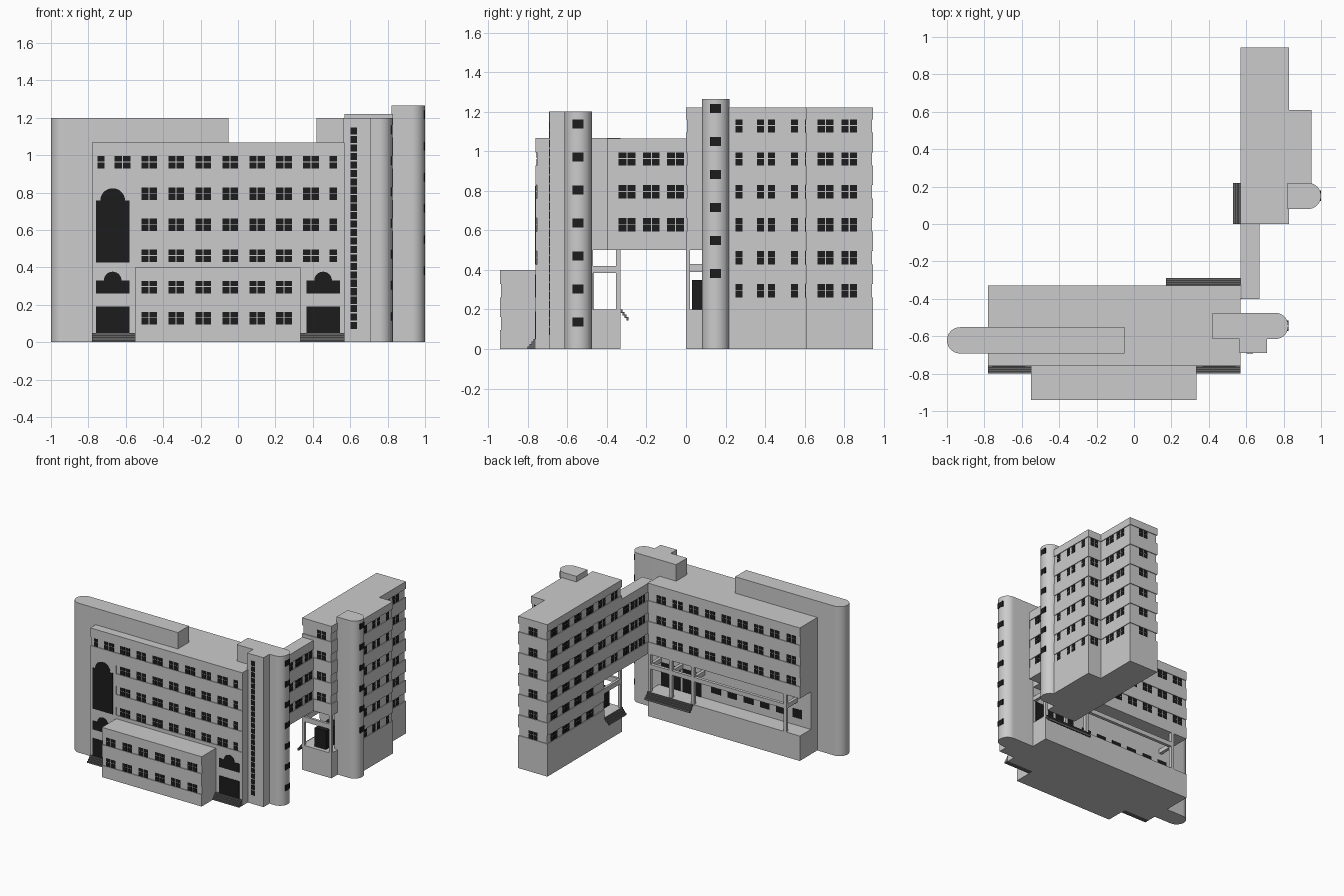
import bpy, bmesh, math

if "Cube" in bpy.data.objects:
    bpy.data.objects.remove(bpy.data.objects["Cube"])

T = 0.006                                    # depth of the window strips
H = 0.067                                    # window height
ROWS = [0.095 + 0.1665 * i for i in range(7)]


def material(name, v):
    m = bpy.data.materials.new(name)
    m.diffuse_color = (v, v, v, 1)
    m.use_nodes = True
    m.node_tree.nodes["Principled BSDF"].inputs["Base Color"].default_value = m.diffuse_color
    return m


GLASS = material("dark_glass", 0.012)
STEP = material("step_stone", 0.13)


def finish(name, bm, mat=None):
    bmesh.ops.recalc_face_normals(bm, faces=bm.faces)
    me = bpy.data.meshes.new(name)
    bm.to_mesh(me)
    bm.free()
    ob = bpy.data.objects.new(name, me)
    bpy.context.collection.objects.link(ob)
    if mat:
        me.materials.append(mat)
    return ob


def boxes(name, items, mat=None):
    """One mesh of boxes given as (x0, x1, y0, y1, z0, z1)."""
    bm = bmesh.new()
    for x0, x1, y0, y1, z0, z1 in items:
        vs = bmesh.ops.create_cube(bm, size=1)["verts"]
        for v in vs:
            v.co = (x1 if v.co.x > 0 else x0, y1 if v.co.y > 0 else y0, z1 if v.co.z > 0 else z0)
    return finish(name, bm, mat)


def prism(name, pts, d, mat=None):
    """Closed 3D outline pushed along vector d."""
    bm = bmesh.new()
    f = bm.faces.new([bm.verts.new(p) for p in pts])
    r = bmesh.ops.extrude_face_region(bm, geom=[f])
    bmesh.ops.translate(bm, vec=d, verts=[v for v in r["geom"] if isinstance(v, bmesh.types.BMVert)])
    return finish(name, bm, mat)


def rounded_slab(name, flat_x, tip_x, yc, r, h):
    s = 1 if tip_x > flat_x else -1
    cx = tip_x - s * r
    pts = [(flat_x, yc - r, 0)]
    for i in range(25):
        a = -math.pi / 2 + math.pi * i / 24
        pts.append((cx + s * r * math.cos(a), yc + r * math.sin(a), 0))
    pts.append((flat_x, yc + r, 0))
    ob = prism(name, pts, (0, 0, h))
    bpy.ops.object.select_all(action="DESELECT")
    ob.select_set(True)
    bpy.context.view_layer.objects.active = ob
    bpy.ops.object.shade_smooth_by_angle()


def place(side, p, u0, u1, d0, d1, z0, z1):
    """Box on a wall: u along the wall, d measured inwards from plane p."""
    s = 1 if side in "NE" else -1
    a, b = sorted((p - s * d0, p - s * d1))
    return (u0, u1, a, b, z0, z1) if side in "NS" else (a, b, u0, u1, z0, z1)


def facade(name, side, p, u0, u1, z0, z1, rows, wins):
    """Raised wall bands between recessed strips of mullioned windows."""
    bands, panes, z = [], [], z0
    for r in rows:
        bands.append(place(side, p, u0, u1, 0, T, z, r))
        z = r + H
    bands.append(place(side, p, u0, u1, 0, T, z, z1))
    for r in rows:
        for a, b in wins:
            n = 2 if b - a > 0.05 else 1
            w = (b - a) / n
            for i in range(n):
                l, q = a + i * w + 0.003 * (i > 0), a + (i + 1) * w - 0.003 * (i < n - 1)
                for za, zb in ((r, r + 0.034), (r + 0.038, r + H)):
                    panes.append(place(side, p, l, q, T - 0.002, T + 0.004, za, zb))
    boxes(name + "_bands", bands)
    if panes:
        boxes(name + "_windows", panes, GLASS)


def centred(cs, w=0.084):
    return [(c - w / 2, c + w / 2) for c in cs]


# main block with an open loggia along the back
boxes("main_block", [(-0.78, 0.57, -0.76 + T, -0.33, 0, 0.2),
                     (-0.78, 0.57, -0.76 + T, -0.47, 0.2, 0.5),
                     (-0.78, 0.57, -0.76 + T, -0.33 - T, 0.5, 1.068)])
cs = [-0.475 + 0.1443 * i for i in range(7)]
front = centred(cs) + [(0.49, 0.53)]
facade("main_front", "S", -0.76, -0.55, 0.57, 0.4, 1.068, ROWS[2:6], front)
facade("bay_front_upper", "S", -0.76, -0.78, -0.55, 0.9, 1.068, ROWS[5:6], [(-0.75, -0.715), (-0.66, -0.576)])
boxes("bay_front_walls", [(-0.78, -0.55, -0.76, -0.753, 0, 0.9), (0.335, 0.57, -0.76, -0.753, 0, 0.4)])
facade("main_back", "N", -0.33, -0.78, 0.57, 0.5, 1.068, ROWS[3:6],
       centred([-0.70 + 0.1443 * i for i in range(9)]))

# loggia wall openings, posts and beams
boxes("loggia_glass", [(0.19, 0.36, -0.475, -0.467, 0.2, 0.385), (0.38, 0.55, -0.475, -0.467, 0.2, 0.385)]
      + [(a, b, -0.475, -0.467, 0.26, 0.33) for a, b in centred([-0.66 + 0.1443 * i for i in range(6)])], GLASS)
frame = [(-0.66, 0.57, -0.355, -0.33, 0.385, 0.42)]
for x in (-0.66, 0.16, 0.355, 0.545):
    frame += [(x, x + 0.025, -0.355, -0.33, 0.2, 0.5), (x, x + 0.025, -0.47, -0.355, 0.385, 0.42)]
boxes("loggia_frame", frame)

# low front annex
boxes("annex", [(-0.55, 0.335, -0.94 + T, -0.75, 0, 0.4)])
facade("annex_front", "S", -0.94, -0.55, 0.335, 0, 0.4, ROWS[:2], centred(cs[:6]))

# entrance doors and arched windows
boxes("front_doors", [(c - 0.09, c + 0.09, -0.763, -0.755, 0.05, 0.19) for c in (-0.67, 0.455)], GLASS)
for name, c, z0, z1, r in (("left_small_arch", -0.67, 0.26, 0.33, 0.047),
                           ("right_small_arch", 0.455, 0.26, 0.33, 0.047),
                           ("tall_arch", -0.67, 0.427, 0.757, 0.066)):
    arc = [(c + r * math.cos(math.pi * i / 20), -0.763, z1 + r * math.sin(math.pi * i / 20)) for i in range(21)]
    pts = [(c - 0.09, -0.763, z1), (c - 0.09, -0.763, z0), (c + 0.09, -0.763, z0), (c + 0.09, -0.763, z1)]
    prism(name + "_window", pts + arc, (0, 0.008, 0), GLASS)

# flights of steps
N = 4


def steps(name, side, p, u0, u1, top, thick):
    boxes(name, [place(side, p, u0, u1, -0.04 * (i + 1) / N, -0.04 * i / N,
                       max(0, top - 0.05 * (i + 1) / N - thick), top - 0.05 * i / N) for i in range(N)], STEP)


steps("left_front_steps", "S", -0.76, -0.78, -0.55, 0.05, 0.1)
steps("right_front_steps", "S", -0.76, 0.335, 0.57, 0.05, 0.1)
steps("back_steps", "N", -0.33, 0.17, 0.57, 0.2, 0.005)
steps("tower_steps", "W", 0.57, 0, 0.22, 0.2, 0.005)

# round-ended slabs and stair shaft
rounded_slab("left_slab", -0.05, -1.0, -0.622, 0.07, 1.2)
rounded_slab("right_slab", 0.42, 0.825, -0.545, 0.07, 1.2)
rounded_slab("tower_slab", 0.82, 1.0, 0.15, 0.07, 1.265)
boxes("stair_shaft", [(0.565, 0.71, -0.69, -0.58, 0, 1.2)])
boxes("stair_shaft_windows", [(0.602, 0.635, -0.692, -0.685, 0.07 + 0.0452 * i, 0.108 + 0.0452 * i)
                              for i in range(24)], GLASS)
boxes("right_slab_windows", [(0.80, 0.826, -0.573, -0.517, 0.115 + 0.1665 * i, 0.16 + 0.1665 * i)
                             for i in range(7)], GLASS)
boxes("tower_slab_windows", [(0.975, 1.001, 0.122, 0.178, 0.36 + 0.1665 * i, 0.405 + 0.1665 * i)
                             for i in range(6)], GLASS)

# bridge between the buildings
boxes("bridge", [(0.57 + T, 0.67 - T, -0.40, 0.01, 0.5, 1.065), (0.57, 0.67, -0.40, -0.395, 0.5, 1.065)])
facade("bridge_east", "E", 0.67, -0.40, 0, 0.5, 1.065, ROWS[3:6], centred([-0.298, -0.175, -0.053]))
facade("bridge_west", "W", 0.57, -0.33, 0, 0.5, 1.065, ROWS[3:6], centred([-0.265, -0.165, -0.06], 0.075))

# back tower with an open corner porch, and its side wing
boxes("tower", [(0.57, 0.83, 0, 0.23, 0, 0.2),
                (0.57 + T, 0.83 - T, 0.22, 0.945 - T, 0, 0.5),
                (0.57 + T, 0.83 - T, T, 0.945 - T, 0.5, 1.22)])
boxes("tower_wing", [(0.82, 0.95 - T, 0.21, 0.61 - T, 0, 1.22)])
west = centred([0.09 + 0.153 * i for i in range(6)])
facade("tower_west_upper", "W", 0.57, 0, 0.945, 0.5, 1.22, ROWS[3:], west)
facade("tower_west_lower", "W", 0.57, 0.22, 0.945, 0, 0.5, ROWS[1:3], west[2:])
facade("tower_south", "S", 0, 0.57, 0.83, 0.5, 1.22, ROWS[3:], [(0.70, 0.78)])
facade("tower_north", "N", 0.945, 0.57, 0.83, 0, 1.22, ROWS[1:], [(0.66, 0.74)])
facade("tower_east_corner", "E", 0.83, 0, 0.09, 0.5, 1.22, ROWS[3:], [])
facade("tower_east", "E", 0.83, 0.605, 0.945, 0, 1.22, ROWS[1:], [(0.665, 0.745), (0.785, 0.865)])
facade("wing_east", "E", 0.95, 0.21, 0.61, 0, 1.22, ROWS[1:],
       [(0.25, 0.285), (0.36, 0.395), (0.415, 0.45), (0.53, 0.565)])
facade("wing_north", "N", 0.61, 0.83, 0.95, 0, 1.22, ROWS[1:], [(0.855, 0.925)])

# porch posts, beams and glazed lobby
boxes("porch_frame", [(0.57, 0.59, 0, 0.02, 0.2, 0.5), (0.81, 0.83, 0, 0.02, 0.2, 0.5),
                      (0.57, 0.83, 0, 0.02, 0.39, 0.43), (0.57, 0.59, 0.02, 0.22, 0.39, 0.43)])
boxes("porch_lobby", [(0.66, 0.76, 0.03, 0.22, 0.2, 0.35)], GLASS)
boxes("porch_wall", [(0.80, 0.83, 0.08, 0.22, 0.2, 0.5)])
